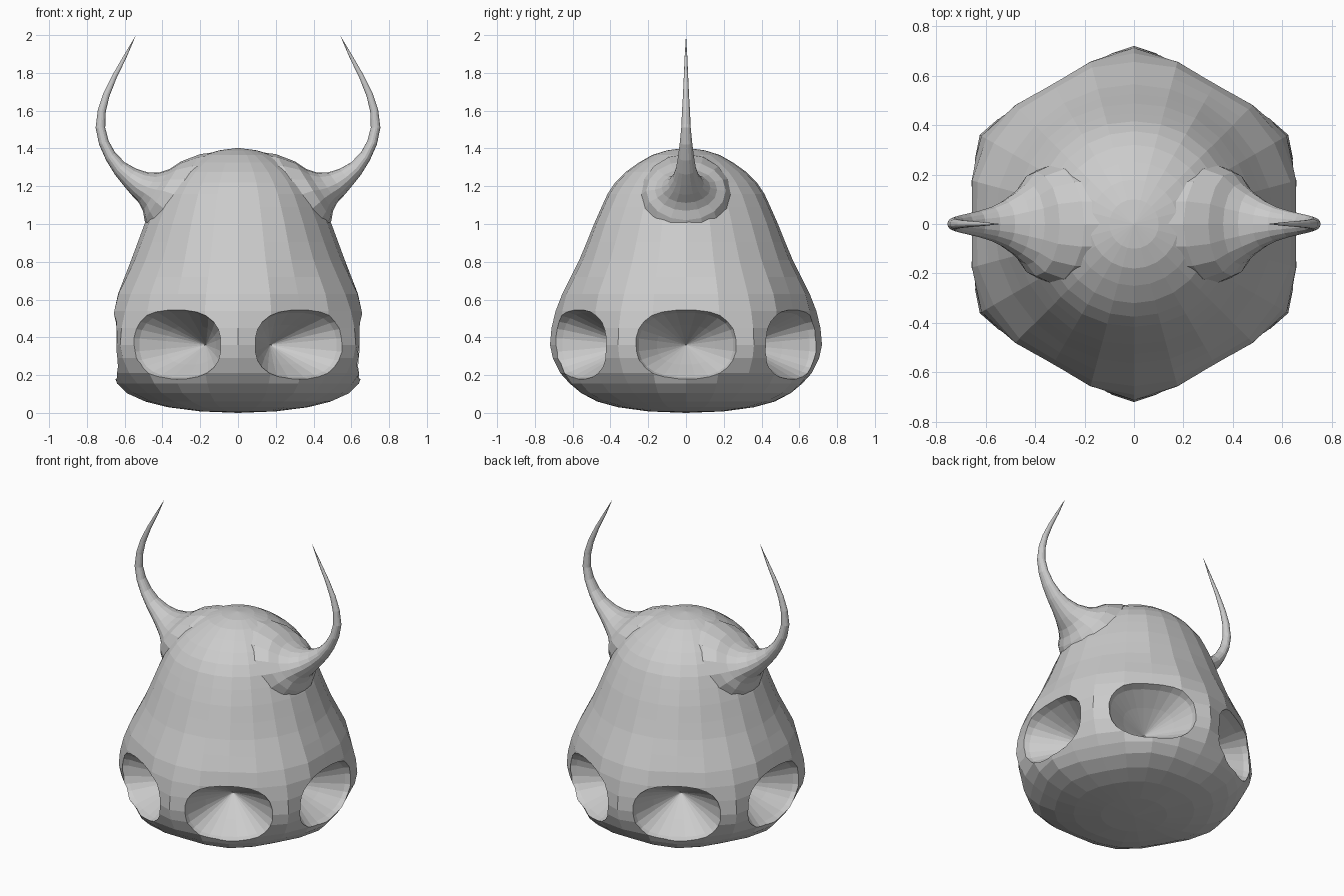
import bpy, bmesh
from math import sin, cos, pi, radians
from mathutils import Vector, Matrix

if "Cube" in bpy.data.objects:
    bpy.data.objects.remove(bpy.data.objects["Cube"])


def loft(bm, rings):
    """Skin a list of equal-length point rings; a one-point ring is a tip."""
    vs = [[bm.verts.new(p) for p in r] for r in rings]
    for a, b in zip(vs, vs[1:]):
        n = max(len(a), len(b))
        for i in range(n):
            j = (i + 1) % n
            if len(a) == 1:
                bm.faces.new((a[0], b[j], b[i]))
            elif len(b) == 1:
                bm.faces.new((a[i], a[j], b[0]))
            else:
                bm.faces.new((a[i], a[j], b[j], b[i]))
    for ring in (vs[0], vs[-1]):
        if len(ring) > 1:
            bm.faces.new(ring)


def finish(bm, name):
    bmesh.ops.recalc_face_normals(bm, faces=bm.faces)
    me = bpy.data.meshes.new(name)
    bm.to_mesh(me)
    bm.free()
    ob = bpy.data.objects.new(name, me)
    bpy.context.collection.objects.link(ob)
    return ob


def combine(target, other, operation):
    mod = target.modifiers.new(operation.lower(), 'BOOLEAN')
    mod.object, mod.operation, mod.solver = other, operation, 'EXACT'
    bpy.context.view_layer.objects.active = target
    bpy.ops.object.modifier_apply(modifier=mod.name)
    bpy.data.objects.remove(other)


# Bell-shaped body: (radius at the six ridges, radius at the six panels, height)
profile = [(0, 0, 0), (.2, .2, .008), (.36, .37, .03), (.47, .49, .06), (.555, .59, .105),
           (.615, .64, .155), (.665, .66, .21), (.705, .66, .29), (.72, .66, .36),
           (.712, .66, .45), (.69, .655, .54), (.655, .635, .63), (.61, .6, .72),
           (.565, .565, .81), (.525, .53, .905), (.487, .495, 1.0), (.447, .455, 1.09),
           (.415, .42, 1.16), (.375, .375, 1.22), (.32, .32, 1.275), (.25, .25, 1.325),
           (.18, .18, 1.365), (.1, .1, 1.39), (0, 0, 1.403)]
SIDES = 24


def body_point(ridge, panel, z, u):
    off = (u + pi / 6) % (pi / 3) - pi / 6          # angle from nearest panel axis
    if panel < ridge:
        r = min(ridge, panel / cos(off))            # flattened panel
    else:
        r = ridge + (panel - ridge) * (1 + cos(6 * u)) / 2
    return (r * cos(u), r * sin(u), z)


bm = bmesh.new()
loft(bm, [[body_point(g, f, z, 2 * pi * i / SIDES) for i in range(SIDES if g else 1)]
          for g, f, z in profile])
body = finish(bm, "horned_bell_body")

# Curved flared horns: upper outline (x, z), lower outline (x, z), half width in y
outline = [(.1, 1.383, .42, .85, .24), (.2, 1.37, .465, .94, .24),
           (.30, 1.332, .495, 1.02, .21), (.36, 1.292, .503, 1.07, .165),
           (.42, 1.272, .525, 1.112, .13), (.48, 1.274, .565, 1.155, .095),
           (.54, 1.293, .605, 1.203, .07), (.60, 1.327, .652, 1.262, .053),
           (.65, 1.378, .697, 1.335, .042), (.685, 1.44, .735, 1.42, .033),
           (.703, 1.51, .754, 1.51, .025), (.70, 1.595, .742, 1.605, .021),
           (.681, 1.675, .714, 1.69, .016), (.642, 1.775, .666, 1.787, .0115),
           (.591, 1.88, .606, 1.89, .007), (.54, 2.0, .54, 2.0, 0)]
bm = bmesh.new()
for side in (1, -1):
    rings = []
    for ux, uz, lx, lz, w in outline:
        up, low = Vector((ux, 0, uz)), Vector((lx, 0, lz))
        mid, half = (up + low) / 2, (up - low) / 2
        ring = []
        for i in range(16 if w else 1):
            u = 2 * pi * i / 16
            p = mid + cos(u) * half + Vector((0, w * sin(u), 0))
            ring.append((side * p.x, p.y, p.z))
        rings.append(ring)
    loft(bm, rings)
combine(body, finish(bm, "horns"), 'UNION')

# Six funnel-shaped sockets around the base: (distance from axis, scale)
funnel = [(.34, 0), (.5, .56), (.61, .91), (.66, 1), (.8, 1.02)]


def rounded(c, half):
    return half * abs(c) ** .8 * (1 if c > 0 else -1)


bm = bmesh.new()
for k in range(6):
    turn = Matrix.Rotation(radians(60 * k), 3, 'Z')
    angles = [2 * pi * (i + .5) / 24 for i in range(24)]
    loft(bm, [[turn @ Vector((d, s * rounded(cos(u), .275), .36 + s * rounded(sin(u), .187)))
               for u in (angles if s else angles[:1])] for d, s in funnel])
combine(body, finish(bm, "sockets"), 'DIFFERENCE')

# Soften the facets where horns and body meet
bpy.ops.object.select_all(action='DESELECT')
body.select_set(True)
bpy.context.view_layer.objects.active = body
bpy.ops.object.shade_flat()
